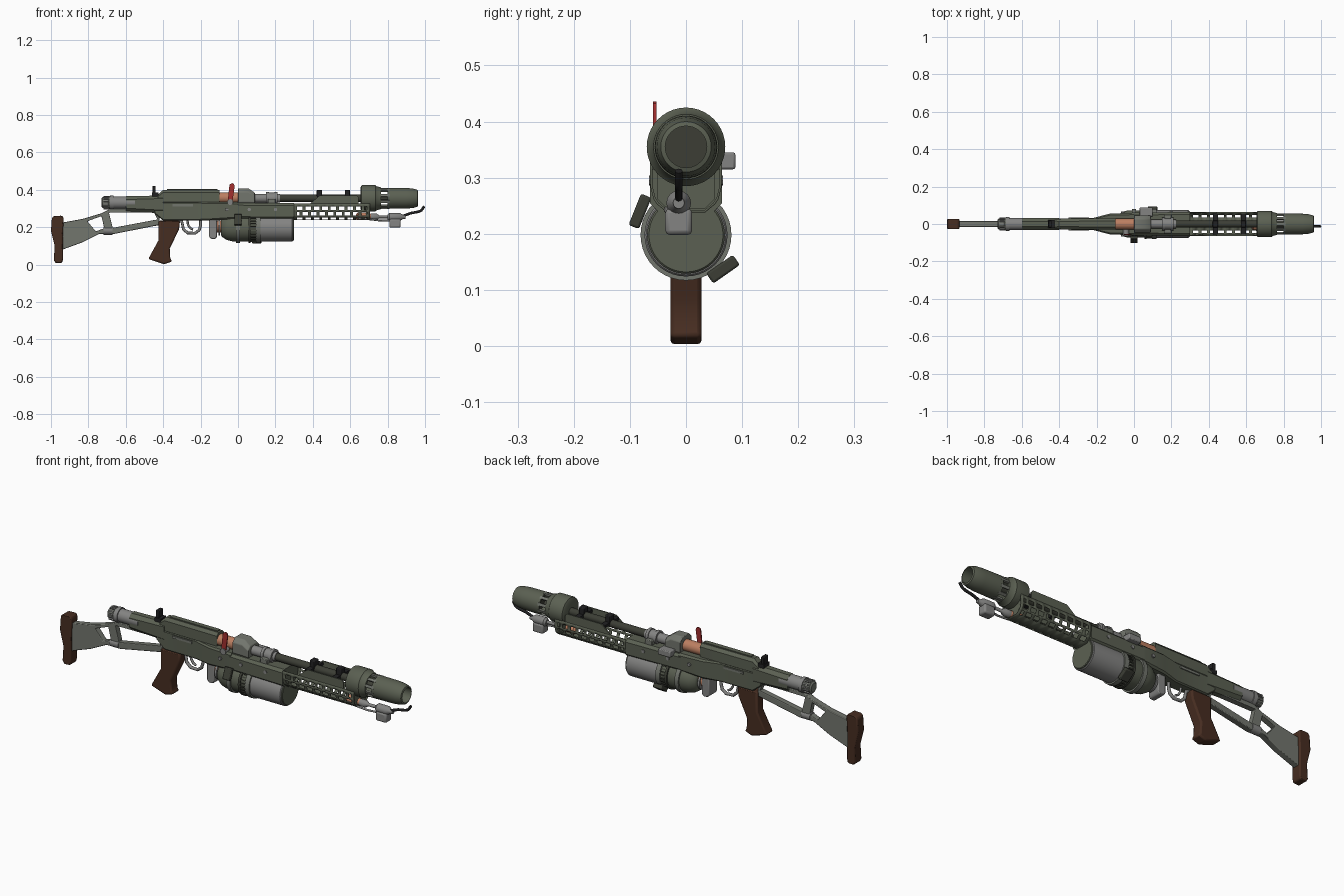
import bpy, bmesh, math
from mathutils import Vector, Matrix

if "Cube" in bpy.data.objects:
    bpy.data.objects.remove(bpy.data.objects["Cube"])

def mat(name, r, g, b):
    m = bpy.data.materials.new(name)
    m.diffuse_color = (r, g, b, 1)
    m.use_nodes = True
    m.node_tree.nodes["Principled BSDF"].inputs["Base Color"].default_value = m.diffuse_color
    return m

OLIVE = mat("olive_green", .105, .118, .085)
DARK = mat("dark_olive", .045, .048, .036)
STEEL = mat("grey_steel", .23, .23, .225)
STOCK = mat("grey_green", .17, .18, .155)
BLACK = mat("black", .015, .015, .016)
BROWN = mat("brown_wood", .062, .026, .015)
RED = mat("red", .36, .028, .028)
COPPER = mat("copper", .5, .21, .12)

def finish(name, bm, m, bevel=0, smooth=True):
    bmesh.ops.recalc_face_normals(bm, faces=bm.faces)
    me = bpy.data.meshes.new(name)
    bm.to_mesh(me)
    bm.free()
    me.materials.append(m)
    ob = bpy.data.objects.new(name, me)
    bpy.context.collection.objects.link(ob)
    if bevel:
        b = ob.modifiers.new("bevel", 'BEVEL')
        b.width, b.segments, b.limit_method, b.angle_limit = bevel, 2, 'ANGLE', math.radians(35)
    if smooth:
        bpy.ops.object.select_all(action='DESELECT')
        ob.select_set(True)
        bpy.context.view_layer.objects.active = ob
        bpy.ops.object.shade_smooth_by_angle(angle=math.radians(35))
    return ob

def prism(name, pts, y0, y1, m, bevel=0, holes=()):
    """Side outline in x,z (with optional holes) extruded along y."""
    bm = bmesh.new()
    for loop in [pts, *holes]:
        vs = [bm.verts.new((x, y0, z)) for x, z in loop]
        for i, v in enumerate(vs):
            bm.edges.new((v, vs[i - 1]))
    bmesh.ops.triangle_fill(bm, edges=bm.edges[:], use_beauty=True, use_dissolve=False)
    ext = bmesh.ops.extrude_face_region(bm, geom=bm.faces[:])
    bmesh.ops.translate(bm, vec=(0, y1 - y0, 0),
                        verts=[e for e in ext["geom"] if isinstance(e, bmesh.types.BMVert)])
    return finish(name, bm, m, bevel)

def skin(name, rings, m, closed_ends=True, loop=False, bevel=0):
    bm = bmesh.new()
    vs = [[bm.verts.new(p) for p in r] for r in rings]
    n = len(vs[0])
    pairs = list(zip(vs, vs[1:])) + ([(vs[-1], vs[0])] if loop else [])
    for a, b in pairs:
        for i in range(n):
            bm.faces.new((a[i - 1], a[i], b[i], b[i - 1]))
    if closed_ends and not loop:
        bm.faces.new(vs[0])
        bm.faces.new(vs[-1])
    return finish(name, bm, m, bevel)

def lathe(name, prof, z, m, y=0, n=32, loop=False):
    """Profile of (x, radius) spun around an axis parallel to x."""
    rings = [[(x, y + r * math.cos(2 * math.pi * i / n), z + r * math.sin(2 * math.pi * i / n))
              for i in range(n)] for x, r in prof]
    return skin(name, rings, m, loop=loop)

def loft(name, sections, m, bevel=0):
    """Octagonal sections (x, z0, z1, half width, chamfer)."""
    rings = [[(x, w, a + c), (x, w, b - c), (x, w - c, b), (x, c - w, b), (x, -w, b - c),
              (x, -w, a + c), (x, c - w, a), (x, w - c, a)] for x, a, b, w, c in sections]
    return skin(name, rings, m, bevel=bevel)

def box(name, x, y, z, m, rot=0, bevel=0):
    bm = bmesh.new()
    bmesh.ops.create_cube(bm, size=1)
    c = Vector([(a + b) / 2 for a, b in (x, y, z)])
    s = [b - a for a, b in (x, y, z)]
    bm.transform(Matrix.Translation(c) @ Matrix.Rotation(rot, 4, 'X') @ Matrix.Diagonal((*s, 1)))
    return finish(name, bm, m, bevel)

def ring_of_boxes(name, x0, x1, z, r, size, count, m):
    bm = bmesh.new()
    for i in range(count):
        t = Matrix.Translation(((x0 + x1) / 2, 0, z)) @ Matrix.Rotation(2 * math.pi * i / count, 4, 'X')
        t = t @ Matrix.Translation((0, 0, r)) @ Matrix.Diagonal((x1 - x0, size[0], size[1], 1))
        bmesh.ops.create_cube(bm, size=1, matrix=t)
    return finish(name, bm, m, smooth=False)

def tube(name, pts, r, m):
    cu = bpy.data.curves.new(name, 'CURVE')
    cu.dimensions, cu.bevel_depth, cu.bevel_resolution, cu.use_fill_caps = '3D', r, 2, True
    sp = cu.splines.new('POLY')
    sp.points.add(len(pts) - 1)
    for p, q in zip(sp.points, pts):
        p.co = (*q, 1)
    ob = bpy.data.objects.new(name, cu)
    bpy.context.collection.objects.link(ob)
    cu.materials.append(m)
    bpy.ops.object.select_all(action='DESELECT')
    ob.select_set(True)
    bpy.context.view_layer.objects.active = ob
    bpy.ops.object.convert(target='MESH')

# Stock, butt and grip
prism("butt_pad", [(-.995, .25), (-.985, .26), (-.94, .262), (-.932, .25), (-.937, .15), (-.935, .03),
      (-.94, .01), (-.975, .008), (-.985, .025), (-.98, .1), (-1, .18)], -.027, .027, BROWN, .006)
prism("skeleton_stock", [(-.94, .225), (-.83, .245), (-.73, .275), (-.68, .3), (-.42, .3), (-.42, .212),
      (-.66, .165), (-.74, .165), (-.83, .12), (-.94, .08)], -.016, .016, STOCK, .003,
      [[(-.805, .232), (-.73, .26), (-.715, .195), (-.76, .178)],
       [(-.69, .278), (-.45, .28), (-.43, .242), (-.67, .197)]])
lathe("stock_hinge", [(-.72, .022), (-.67, .022)], .182, STEEL, n=16)
prism("grip", [(-.425, .235), (-.31, .235), (-.315, .19), (-.365, .085), (-.362, .035), (-.352, .017),
      (-.395, .002), (-.48, .03), (-.425, .13)], -.028, .028, BROWN, .008)

# Rear tube with knurled cap
lathe("rear_tube", [(-.69, .033), (-.55, .033)], .332, STEEL)
lathe("rear_cap", [(-.73, .022), (-.724, .03), (-.695, .03), (-.69, .034), (-.675, .034)], .332, STOCK)
ring_of_boxes("cap_knurls", -.72, -.69, .332, .031, (.006, .01), 14, STEEL)
lathe("rear_collar", [(-.685, .038), (-.665, .038)], .332, STEEL)

# Receiver
loft("receiver_rear", [(-.6, .284, .366, .031, .018), (-.4, .275, .37, .031, .016)], OLIVE)
loft("receiver_lower", [(-.445, .272, .335, .028, .006), (-.4, .236, .335, .03, .006), (-.22, .236, .335, .032, .006),
     (-.13, .238, .335, .055, .008), (.0, .245, .335, .06, .01)], OLIVE)
loft("receiver_top", [(-.43, .32, .372, .026, .01), (-.4, .32, .4, .028, .014), (-.1, .32, .4, .03, .014)], OLIVE)
loft("receiver_front", [(-.01, .245, .33, .061, .012), (.3, .24, .33, .064, .014)], OLIVE)
box("top_rib", (-.38, -.11), (-.012, .012), (.395, .405), OLIVE)
for s in (-1, 1):
    box("receiver_rail", (-.35, -.24), (min(s * .028, s * .036), max(s * .028, s * .036)), (.312, .324), STOCK)
    for x in (-.06, .06, .2):
        prism("side_screw", [(x + .009 * math.cos(a * .785), .295 + .009 * math.sin(a * .785)) for a in range(8)],
              s * .058, s * .066, STEEL)
box("rear_sight_base", (-.46, -.425), (-.022, .022), (.365, .385), BLACK)
box("rear_sight", (-.457, -.44), (-.018, .018), (.38, .422), BLACK, bevel=.003)
lathe("copper_bolt", [(-.105, .029), (.01, .029)], .358, COPPER, n=24)

# Trigger, guard and safety lever
tube("trigger_guard", [(-.335, 0, .238), (-.3, 0, .23), (-.292, 0, .19), (-.27, 0, .17), (-.23, 0, .168),
     (-.207, 0, .185), (-.2, 0, .21), (-.2, 0, .24)], .008, STEEL)
tube("trigger", [(-.27, 0, .24), (-.268, 0, .215), (-.255, 0, .195), (-.24, 0, .188)], .006, STEEL)
prism("red_lever", [(-.055, .335), (-.03, .335), (-.018, .42), (-.022, .432), (-.032, .436), (-.044, .43),
      (-.047, .415)], -.059, -.053, RED)
prism("lever_pivot", [(-.042 + .016 * math.cos(a * .524), .335 + .016 * math.sin(a * .524)) for a in range(12)],
      -.064, -.03, STEEL)

# Barrel with clamp block and collars
loft("clamp_block", [(0, .315, .408, .046, .02), (.055, .315, .408, .046, .02), (.09, .315, .385, .046, .018)],
     STOCK, .003)
box("clamp_ear", (.03, .1), (.04, .088), (.315, .345), STEEL, bevel=.004)
lathe("barrel", [(.05, .019), (.8, .019)], .355, DARK, n=24)
lathe("barrel_collar", [(.09, .024), (.15, .024), (.15, .034), (.165, .034), (.165, .03), (.195, .03),
      (.195, .034), (.21, .034), (.21, .023), (.225, .023)], .355, STEEL, n=16)
box("collar_bracket", (.16, .2), (-.05, .05), (.325, .352), STOCK, bevel=.003)
for x in (.435, .585):
    box("shield_crossbar", (x - .013, x + .013), (-.056, .056), (.352, .366), BLACK)
    box("barrel_nub", (x - .014, x + .014), (-.018, .018), (.36, .4), BLACK, bevel=.004)

# Perforated shroud: U-shaped grid with staggered slots removed
half = [(-.064, .328), (-.064, .312), (-.064, .292), (-.063, .282), (-.058, .262), (-.052, .253), (-.034, .238)]
prof = half + [(-y, z) for y, z in reversed(half)]
bm = bmesh.new()
cells = 27
grid = [[bm.verts.new((.3 + .015 * k, y, z)) for y, z in prof] for k in range(cells + 1)]
slot_rows = {1: 0, 3: 1, 5: 0, 7: 0, 9: 1, 11: 0}
for k in range(cells):
    for j in range(len(prof) - 1):
        if j in slot_rows and (k + slot_rows[j]) % 3 and 0 < k < cells - 1:
            continue
        bm.faces.new((grid[k][j], grid[k][j + 1], grid[k + 1][j + 1], grid[k + 1][j]))
shroud = finish("perforated_shroud", bm, OLIVE)
sol = shroud.modifiers.new("thickness", 'SOLIDIFY')
sol.thickness = .004
for s in (-1, 1):
    prism("heat_shield", [(.37, .315), (.44, .371), (.635, .371), (.645, .36), (.645, .315)],
          s * .06 - .003, s * .06 + .003, OLIVE)
loft("shroud_front_frame", [(.685, .245, .325, .052, .018), (.7, .245, .325, .052, .018)], OLIVE)

# Muzzle: rear ring, vent struts and open nozzle
lathe("muzzle_ring", [(.655, .058), (.66, .068), (.665, .07), (.735, .07), (.742, .064), (.765, .058), (.765, .045),
      (.68, .045), (.68, .018), (.655, .018)], .355, OLIVE, n=40, loop=True)
ring_of_boxes("muzzle_vent_struts", .755, .81, .355, .051, (.014, .01), 10, STOCK)
lathe("muzzle_nozzle", [(.8, .056), (.9, .055), (.935, .052), (.96, .045), (.963, .037), (.85, .037), (.8, .046)],
      .355, OLIVE, n=40, loop=True)
lathe("nozzle_bore", [(.83, .038), (.835, .038)], .355, DARK)

# Pilot burner under the muzzle
PY = -.013
lathe("pilot_valve", [(.63, .012), (.64, .02), (.69, .02), (.71, .014), (.72, .014)], .258, COPPER, PY, 16)
lathe("pilot_pipe", [(.71, .018), (.74, .018), (.755, .008), (.83, .008)], .256, STEEL, PY, 16)
box("pilot_box", (.81, .87), (PY - .024, PY + .024), (.198, .245), STEEL, bevel=.008)
lathe("pilot_collar", [(.8, .014), (.81, .022), (.865, .022), (.88, .012), (.895, .01)], .255, STEEL, PY, 16)
tube("pilot_nozzle", [(.87, PY, .256), (.925, PY, .276), (.965, PY, .283), (.98, PY, .29), (.996, PY, .312)],
     .007, BLACK)
tube("pilot_feed", [(.64, -.03, .25), (.7, -.035, .243), (.76, -.03, .236), (.82, -.02, .235)], .005, STEEL)

# Fuel canister with bands and latches
CZ = .198
lathe("canister_dome", [(-.09, .04), (-.085, .05), (-.06, .066), (-.03, .073), (.1, .073)], CZ, OLIVE, n=40)
lathe("canister_body", [(.1, .074), (.29, .074), (.294, .071)], CZ, STEEL, n=40)
lathe("canister_end", [(.29, .069), (.297, .069), (.3, .066)], CZ, OLIVE, n=40)
for x, w, m in ((-.012, .022, STOCK), (.055, .012, DARK), (.095, .024, STOCK)):
    lathe("canister_band", [(x, .07), (x, .081), (x + w, .081), (x + w, .07)], CZ, m, n=40, loop=True)
ring_of_boxes("band_ribs", .062, .095, CZ, .074, (.006, .008), 30, DARK)
box("latch_left", (-.02, .02), (-.092, -.072), (.21, .27), DARK, math.radians(-22), .004)
box("latch_right", (.075, .125), (.055, .077), (.108, .166), DARK, math.radians(-55), .004)
box("canister_hanger", (.0, .26), (-.022, .022), (.24, .28), OLIVE)

# Canister rear valve
lathe("copper_coupling", [(-.13, .032), (-.085, .032)], .205, COPPER, n=24)
prism("valve_block", [(-.155, .15), (-.145, .138), (-.12, .138), (-.112, .15), (-.112, .24), (-.155, .24)],
      -.034, .034, STEEL, .005)
lathe("valve_ring", [(-.105, .042), (-.095, .042)], CZ, STEEL, n=24)
box("valve_bracket", (-.15, -.11), (-.02, .02), (.225, .25), STOCK)
